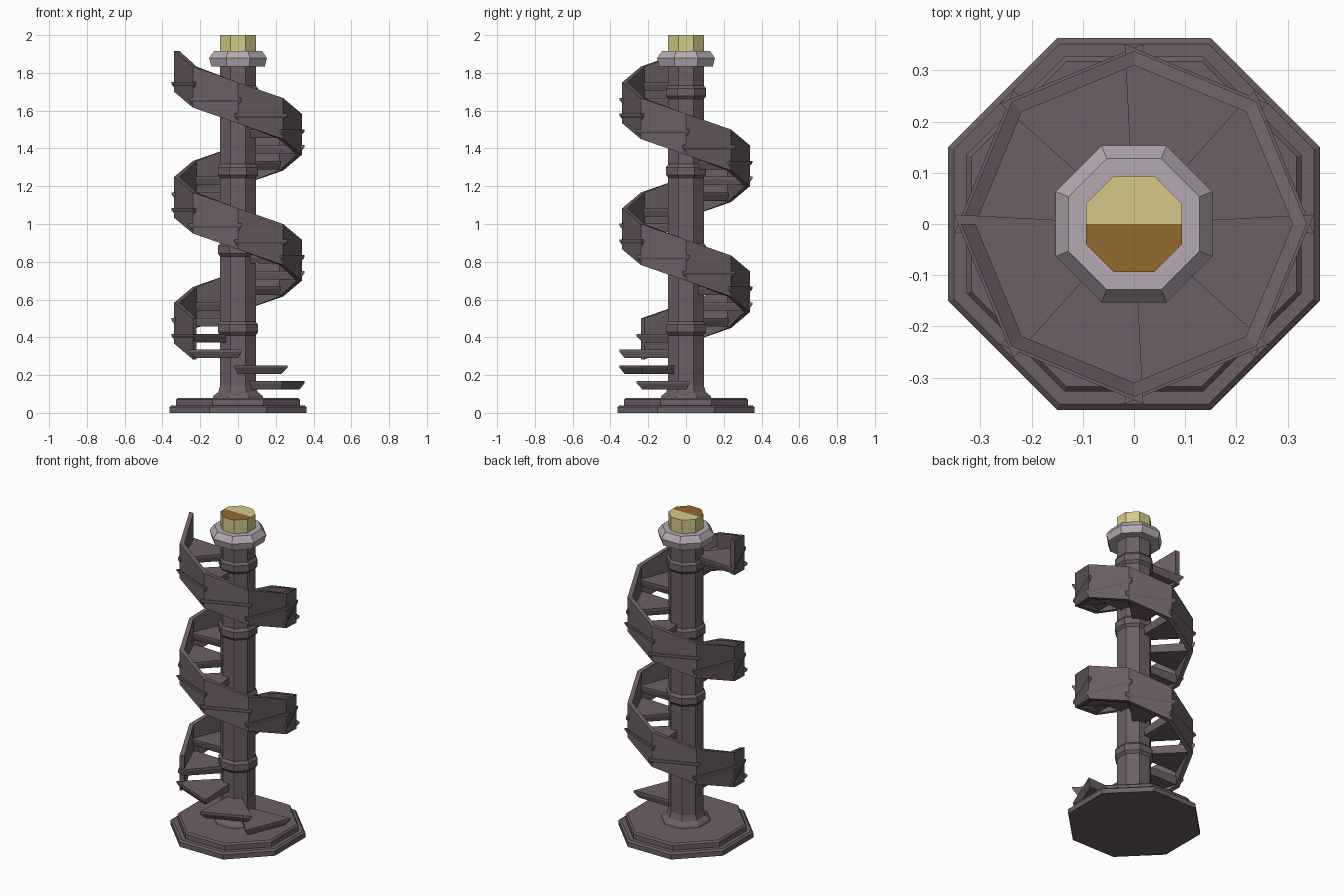
import bpy, bmesh
from math import cos, sin, pi, radians

cube = bpy.data.objects.get("Cube")
if cube:
    bpy.data.objects.remove(cube, do_unlink=True)


def material(name, rgb):
    m = bpy.data.materials.new(name)
    m.use_nodes = True
    m.diffuse_color = (*rgb, 1)
    m.node_tree.nodes["Principled BSDF"].inputs["Base Color"].default_value = (*rgb, 1)
    return m


stone = material("dark mauve stone", (0.15, 0.115, 0.133))
pale = material("pale mauve stone", (0.456, 0.402, 0.44))
yellow = material("soft yellow", (0.66, 0.59, 0.255))
brown = material("warm brown", (0.296, 0.138, 0.027))

SIDES = 8
STEPS = 20
TURN = 2 * pi / SIDES
RISE = 2 / 3 / SIDES


def finish(bm, name, *mats):
    bmesh.ops.recalc_face_normals(bm, faces=bm.faces)
    mesh = bpy.data.meshes.new(name)
    bm.to_mesh(mesh)
    bm.free()
    for m in mats:
        mesh.materials.append(m)
    ob = bpy.data.objects.new(name, mesh)
    bpy.context.collection.objects.link(ob)
    return ob


def loft(bm, rings, closed=False):
    """Skin a list of point rings; cap the ends unless closed."""
    loops = [[bm.verts.new(p) for p in ring] for ring in rings]
    n = len(loops[0])
    for a, b in zip(loops, loops[1:]):
        for i in range(n):
            j = (i + 1) % n
            bm.faces.new((a[i], a[j], b[j], b[i]))
    bm.faces.new(loops[0])
    bm.faces.new(loops[-1])


def polar(r, angle, z):
    return (r * cos(angle), r * sin(angle), z)


def octagon_lathe(profile):
    """Octagonal turning from (half width across flats, height) pairs."""
    bm = bmesh.new()
    loft(bm, [[polar(w / cos(TURN / 2), (i + 0.5) * TURN, z) for i in range(SIDES)]
              for w, z in profile])
    return bm


# Two-tier plinth
finish(octagon_lathe([(0.363, 0), (0.363, 0.03), (0.352, 0.04), (0.327, 0.04),
                      (0.327, 0.07), (0.318, 0.08)]), "plinth", stone)

# Column with a flared foot and four raised bands
shaft = 0.094
profile = [(0.135, 0.075), (0.13, 0.09), (0.105, 0.11), (shaft, 0.145)]
for k in range(4):
    z = 0.447 + k * 5 * RISE
    profile += [(shaft, z - 0.036), (0.106, z - 0.02), (0.106, z + 0.02), (shaft, z + 0.036)]
profile.append((shaft, 1.85))
finish(octagon_lathe(profile), "column", stone)

# Pale collar
finish(octagon_lathe([(0.142, 1.835), (0.153, 1.878), (0.128, 1.915)]), "collar", pale)

# Finial, with the front half of its top in brown
bm = octagon_lathe([(0.094, 1.9), (0.094, 2.0)])
bmesh.ops.bisect_plane(bm, geom=bm.verts[:] + bm.edges[:] + bm.faces[:],
                       plane_co=(0, 0, 0), plane_no=(0, 1, 0))
for f in bm.faces:
    c = f.calc_center_median()
    f.material_index = int(c.z > 1.99 and c.y < 0)
finish(bm, "finial", yellow, brown)

# Wedge steps winding clockwise, narrower underneath
bm = bmesh.new()
lap = radians(3)
for k in range(STEPS):
    top = 0.168 + k * RISE
    start, end = -k * TURN + lap, -(k + 1) * TURN - lap
    rings = []
    for z, r, inset in ((top - 0.045, 0.325, lap), (top - 0.012, 0.352, 0), (top, 0.352, 0)):
        rings.append([polar(0.05, start, z), polar(r, start - inset, z),
                      polar(r, end + inset, z), polar(0.05, end, z)])
    loft(bm, rings)
finish(bm, "steps", stone)

# Solid balustrade following the outer ends of the steps
bm = bmesh.new()
rings = []
for k in range(3, STEPS + 1):
    a, top = -k * TURN, 0.25 + k * RISE
    rings.append([polar(0.31, a, top - 0.217), polar(0.338, a, top - 0.217),
                  polar(0.338, a, top), polar(0.31, a, top)])
loft(bm, rings)
finish(bm, "balustrade", stone)
